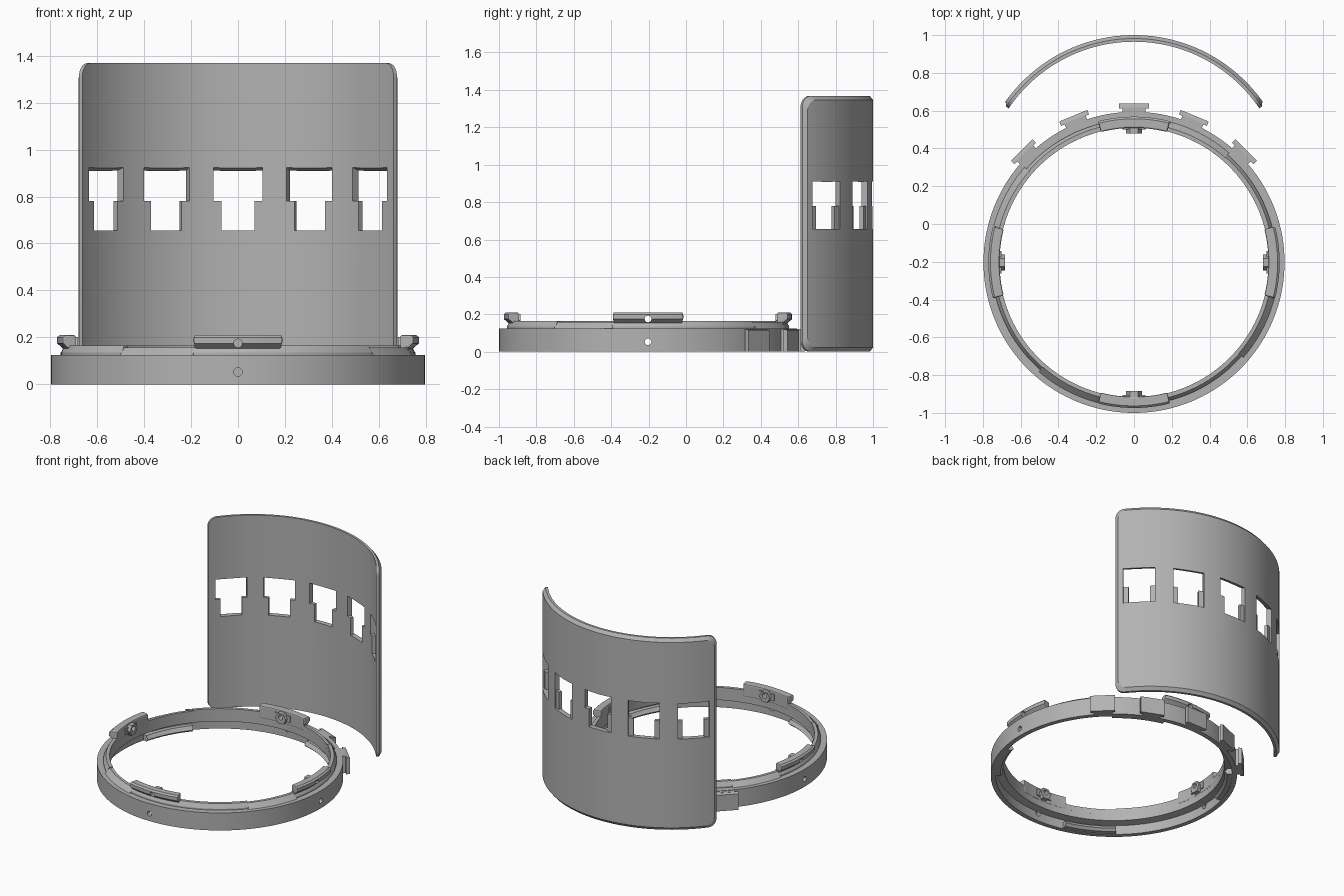
import bpy, bmesh, math
from mathutils import Matrix, Vector

if "Cube" in bpy.data.objects:
    bpy.data.objects.remove(bpy.data.objects["Cube"])

RING_Y = -0.203           # ring centre
PLATE_Y = 0.165           # centre of the plate's arc
H = 1.368                 # plate height

grey = bpy.data.materials.new("plain_grey")
grey.diffuse_color = (0.45, 0.45, 0.45, 1)
grey.use_nodes = True
grey.node_tree.nodes["Principled BSDF"].inputs["Base Color"].default_value = grey.diffuse_color


def finish(name, bm, smooth=True):
    bmesh.ops.recalc_face_normals(bm, faces=bm.faces)
    me = bpy.data.meshes.new(name)
    bm.to_mesh(me)
    bm.free()
    me.materials.append(grey)
    ob = bpy.data.objects.new(name, me)
    bpy.context.collection.objects.link(ob)
    if smooth:
        shade(ob)
    return ob


def activate(ob):
    bpy.ops.object.select_all(action='DESELECT')
    ob.select_set(True)
    bpy.context.view_layer.objects.active = ob


def shade(ob):
    activate(ob)
    bpy.ops.object.shade_smooth_by_angle(angle=math.radians(25))


def cut(ob, cutters):
    """Subtract the cutters, then delete them."""
    for c in cutters:
        c.hide_render = True
        activate(ob)
        m = ob.modifiers.new("cut", 'BOOLEAN')
        m.operation, m.object, m.solver = 'DIFFERENCE', c, 'EXACT'
        bpy.ops.object.modifier_apply(modifier=m.name)
        bpy.data.objects.remove(c)
    shade(ob)


def arc(name, profile, a0=0, a1=360, cy=RING_Y):
    """Sweep an (r, z) profile about a vertical axis; angles in degrees."""
    full = a1 - a0 >= 360
    n = max(3, round((a1 - a0) / 2.5))
    bm = bmesh.new()
    rows = []
    for i in range(n if full else n + 1):
        a = math.radians(a0 + (a1 - a0) * i / n)
        rows.append([bm.verts.new((r * math.cos(a), cy + r * math.sin(a), z)) for r, z in profile])
    k = len(profile)
    for i in range(n):
        p, q = rows[i], rows[(i + 1) % len(rows)]
        for j in range(k):
            bm.faces.new((p[j], p[(j + 1) % k], q[(j + 1) % k], q[j]))
    if not full:
        bm.faces.new(rows[0])
        bm.faces.new(rows[-1])
    return finish(name, bm)


def block(name, profile, half, angle, cy):
    """Extrude an (r, z) profile sideways by +-half, facing the given angle."""
    bm = bmesh.new()
    rot = Matrix.Translation((0, cy, 0)) @ Matrix.Rotation(math.radians(angle), 4, 'Z')
    sides = [[bm.verts.new(rot @ Vector((r, t, z))) for r, z in profile] for t in (-half, half)]
    k = len(profile)
    bm.faces.new(sides[0])
    bm.faces.new(sides[1])
    for j in range(k):
        bm.faces.new((sides[0][j], sides[0][(j + 1) % k], sides[1][(j + 1) % k], sides[1][j]))
    return finish(name, bm, False)


def rod(name, radius, r0, r1, z, angle, segs):
    """Cylinder lying along a radius of the ring."""
    bm = bmesh.new()
    mat = (Matrix.Translation((0, RING_Y, z)) @ Matrix.Rotation(math.radians(angle), 4, 'Z')
           @ Matrix.Translation(((r0 + r1) / 2, 0, 0)) @ Matrix.Rotation(math.pi / 2, 4, 'Y'))
    bmesh.ops.create_cone(bm, cap_ends=True, segments=segs, radius1=radius, radius2=radius,
                          depth=r1 - r0, matrix=mat)
    return finish(name, bm)


def rect(r0, r1, z0, z1):
    return [(r0, z0), (r1, z0), (r1, z1), (r0, z1)]


# --- Curved plate with rounded corners and a chamfered outer border
def curved_plate():
    r_in, r_mid, r_out, c, rad = 0.80, 0.817, 0.835, 0.022, 0.06
    half = math.radians(56) * r_out
    corner = [(half - rad + rad * math.cos(t), rad - rad * math.sin(t))
              for t in (math.pi / 2 * i / 8 for i in range(9))]
    n = 44
    cols = [(-s, d) for s, d in corner]
    cols += [((half - rad) * (2 * i / n - 1), 0) for i in range(1, n)]
    cols += corner[::-1]
    bm = bmesh.new()
    rows = []
    for s, d in cols:
        row = []
        for r, z, inset in ((r_in, d, 0), (r_in, H - d, 0), (r_mid, H - d, 0),
                            (r_out, H - d - c, c), (r_out, d + c, c), (r_mid, d, 0)):
            a = s * (half - inset) / half / r_out
            row.append(bm.verts.new((r * math.sin(a), PLATE_Y + r * math.cos(a), z)))
        rows.append(row)
    for p, q in zip(rows, rows[1:]):
        for j in range(6):
            bm.faces.new((p[j], p[(j + 1) % 6], q[(j + 1) % 6], q[j]))
    for e in (rows[0], rows[-1]):
        bm.faces.new((e[0], e[1], e[2], e[5]))
        bm.faces.new((e[2], e[3], e[4], e[5]))
    return finish("curved_plate", bm)


plate = curved_plate()
CLIPS = [45, 67.5, 90, 112.5, 135]
for a in CLIPS:
    # Wide entry above, narrow slot below with a wider pocket on the outside
    cut(plate, [
        block("entry_cut", [(0.72, 0.78), (0.9, 0.78), (0.9, 0.885), (0.72, 0.95)], 0.104, a, PLATE_Y),
        block("slot_cut", rect(0.72, 0.9, 0.655, 0.79), 0.07, a, PLATE_Y),
        block("pocket_cut", rect(0.819, 0.9, 0.655, 0.79), 0.104, a, PLATE_Y)])

# --- Ring body with an open channel underneath
ring = arc("ring_body", [(0.797, 0), (0.797, 0.125), (0.715, 0.125),
                         (0.715, 0.075), (0.765, 0.065), (0.765, 0)])
cut(ring, [rod("hole_cut", 0.018, 0.6, 0.9, 0.053, a, 16) for a in (0, 90, 180, 270)])

# --- T-shaped clips on the back of the ring
for a in CLIPS:
    block("clip_neck", rect(0.77, 0.82, 0, 0.122), 0.06, a, RING_Y)
    block("clip_head", [(0.815, 0), (0.84, 0.0), (0.84, 0.115), (0.815, 0.122)], 0.08, a, RING_Y)

for a in (0, 90, 180, 270):
    # Raised rim, and the sloped ramp and lower lip beside each tab
    arc("raised_rim", [(0.755, 0.12), (0.755, 0.135), (0.738, 0.165), (0.715, 0.165), (0.715, 0.12)],
        a - 14.5, a + 49)
    arc("ramp", [(0.772, 0.12), (0.735, 0.158), (0.715, 0.158), (0.715, 0.12)], a - 41, a - 14.5)
    arc("lower_lip", [(0.77, 0.004), (0.735, 0.004), (0.718, 0.02), (0.735, 0.045), (0.77, 0.045)],
        a - 41, a - 14.5)
    # Flared locking tab
    tab = arc("locking_tab", [(0.712, 0.12), (0.742, 0.12), (0.742, 0.15), (0.771, 0.175),
                              (0.771, 0.2), (0.76, 0.21), (0.712, 0.21)], a - 14.3, a + 14.3)
    activate(tab)
    b = tab.modifiers.new("soft_edges", 'BEVEL')
    b.width, b.segments, b.limit_method, b.angle_limit = 0.008, 2, 'ANGLE', math.radians(50)
    bpy.ops.object.modifier_apply(modifier=b.name)
    # Hexagonal boss with its foot on the inside of the tab
    boss = rod("hex_boss", 0.042, 0.682, 0.725, 0.166, a, 6)
    block("boss_foot", rect(0.702, 0.72, 0.145, 0.19), 0.06, a, RING_Y)
    foot = bpy.context.collection.objects[-1]
    for part in (tab, boss, foot):
        cut(part, [rod("hole_cut", 0.018, 0.6, 0.9, 0.175, a, 16)])
    # Matching rim is pierced too, so the hole runs clear
    for ob in [o for o in bpy.data.objects if o.name.startswith("raised_rim")][-1:]:
        cut(ob, [rod("hole_cut", 0.018, 0.6, 0.9, 0.175, a, 16)])
